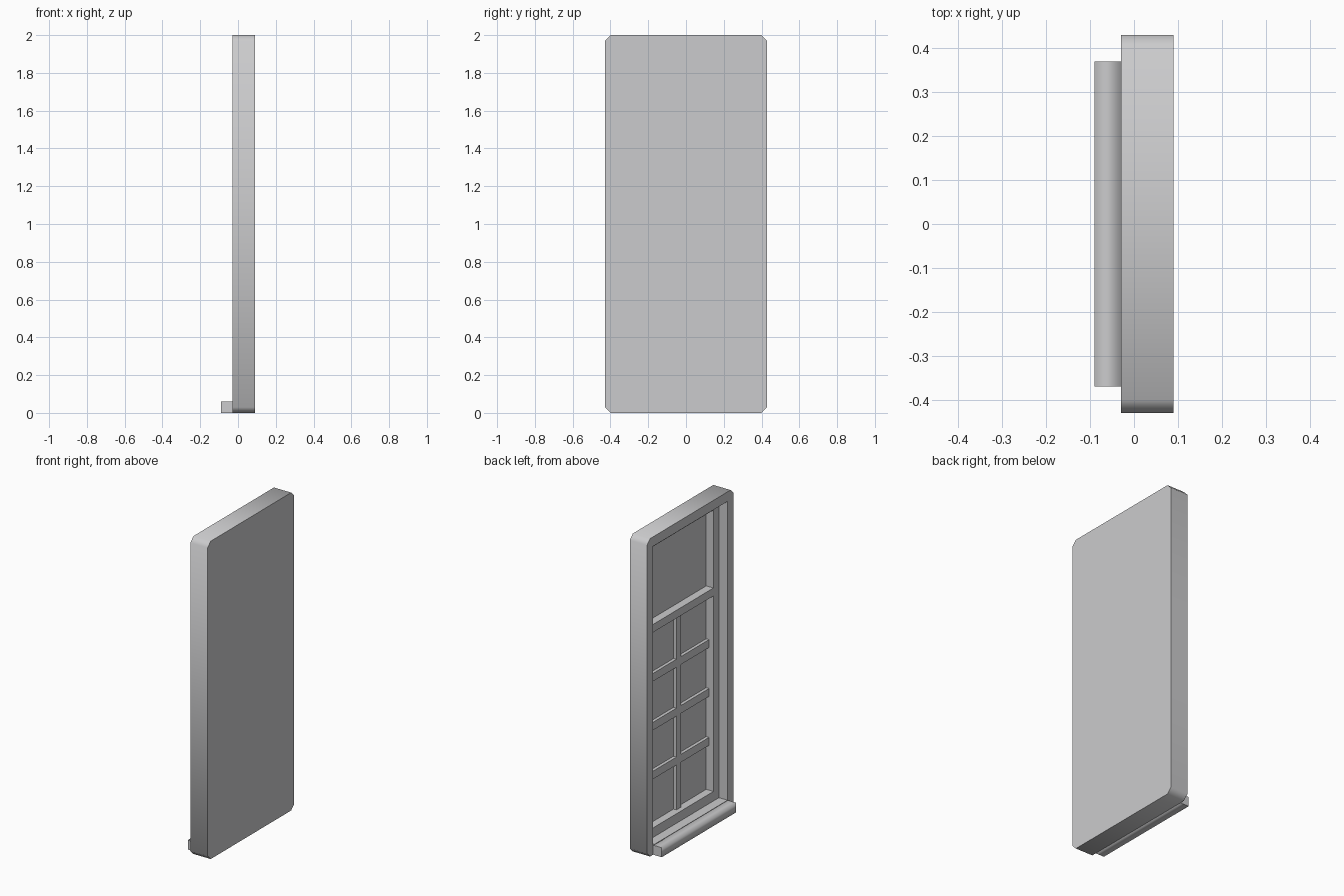
import bpy
import bmesh

if "Cube" in bpy.data.objects:
    bpy.data.objects.remove(bpy.data.objects["Cube"], do_unlink=True)

GREY = (0.6, 0.6, 0.61, 1)
grey = bpy.data.materials.new("plain_grey")
grey.use_nodes = True
grey.diffuse_color = GREY
grey.node_tree.nodes["Principled BSDF"].inputs["Base Color"].default_value = GREY


def box(name, x, y, z):
    """Axis-aligned box from (low, high) ranges."""
    bm = bmesh.new()
    bmesh.ops.create_cube(bm, size=1)
    for v in bm.verts:
        v.co = [r[0] if c < 0 else r[1] for c, r in zip(v.co, (x, y, z))]
    mesh = bpy.data.meshes.new(name)
    bm.to_mesh(mesh)
    bm.free()
    mesh.materials.append(grey)
    obj = bpy.data.objects.new(name, mesh)
    bpy.context.collection.objects.link(obj)
    return obj


def activate(obj):
    bpy.ops.object.select_all(action="DESELECT")
    obj.select_set(True)
    bpy.context.view_layer.objects.active = obj


FACE, SASH, BAR, GLASS, BACK = -0.03, 0.03, 0.06, 0.08, 0.09
SASH_Y = (-0.315, 0.315)
LOWER = (0.12, 1.35)
UPPER = (1.40, 1.89)

# Slab with the four long corners chamfered
body = box("window_frame", (FACE, BACK), (-0.43, 0.43), (0, 2))
bm = bmesh.new()
bm.from_mesh(body.data)
corners = [e for e in bm.edges if abs(e.verts[0].co.x - e.verts[1].co.x) > 0.05]
bmesh.ops.bevel(bm, geom=corners, offset=0.03, segments=1, affect="EDGES")
bm.to_mesh(body.data)
bm.free()

# Stepped recesses: the frame opening, then the two glazed pockets
activate(body)
for x, y, z in (
    ((FACE - 0.1, SASH), (-0.37, 0.37), (0.06, 1.94)),
    ((FACE - 0.1, GLASS), SASH_Y, LOWER),
    ((FACE - 0.1, GLASS), SASH_Y, UPPER),
):
    cutter = box("recess_cutter", x, y, z)
    cutter.hide_render = True
    cut = body.modifiers.new("recess", "BOOLEAN")
    cut.operation = "DIFFERENCE"
    cut.solver = "EXACT"
    cut.object = cutter
    bpy.ops.object.modifier_apply(modifier=cut.name)
    bpy.data.objects.remove(cutter, do_unlink=True)
bpy.ops.object.shade_smooth_by_angle(angle=0.9)

# Glazing bars over the lower pane
box("vertical_glazing_bar", (BAR, GLASS), (-0.038, 0.01), LOWER)
for i in range(1, 4):
    z = LOWER[0] + (LOWER[1] - LOWER[0]) * i / 4
    box(f"horizontal_glazing_bar_{i}", (BAR, GLASS), SASH_Y, (z - 0.025, z + 0.025))

# Sill, softly shaded along its length with crisp ends
sill = box("sill", (-0.09, FACE), (-0.37, 0.37), (0, 0.06))
bm = bmesh.new()
bm.from_mesh(sill.data)
for f in bm.faces:
    f.smooth = True
    if abs(f.normal.y) > 0.5:
        for e in f.edges:
            e.smooth = False
bm.to_mesh(sill.data)
bm.free()
